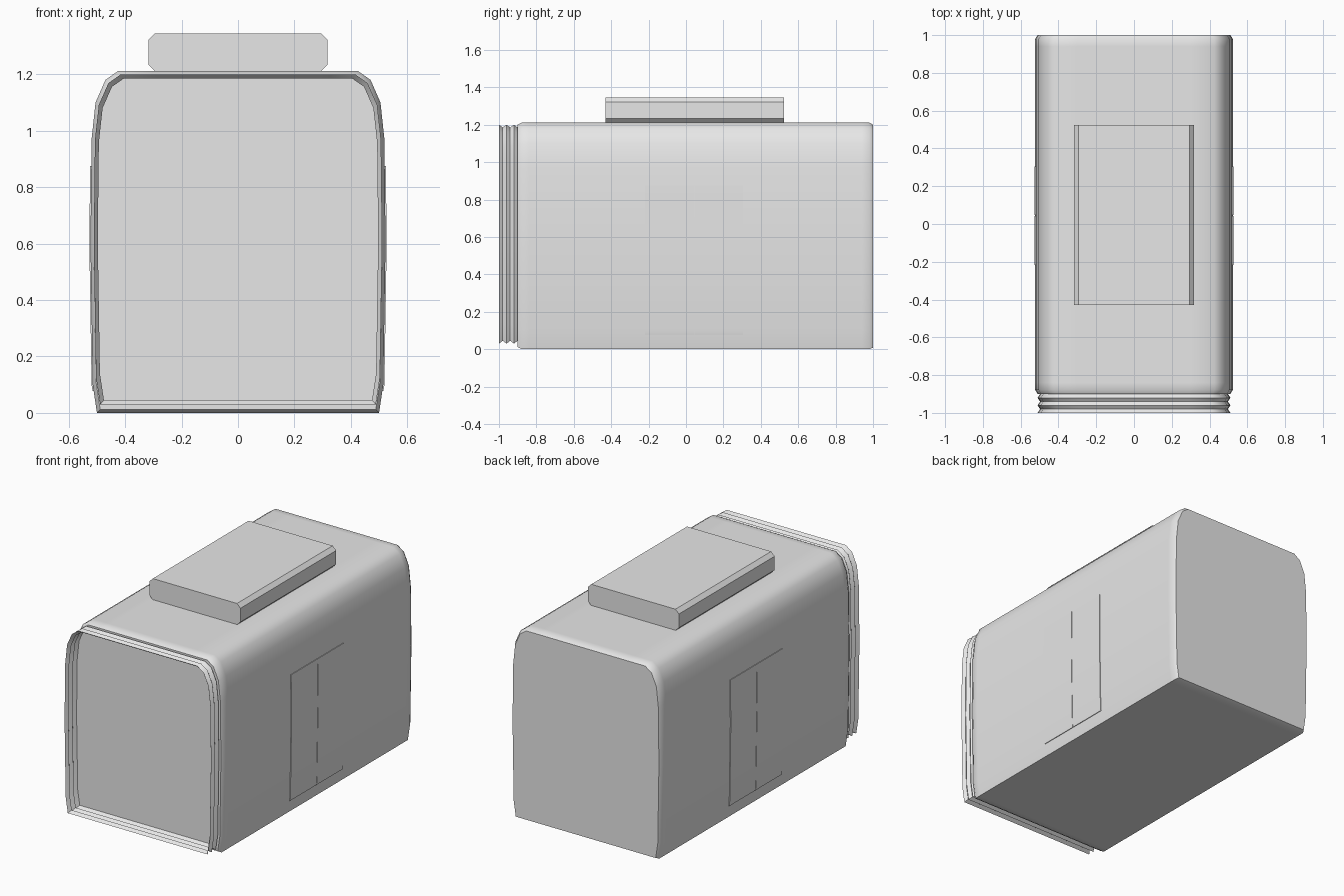
import bpy
import bmesh
from math import radians

cube = bpy.data.objects.get("Cube")
if cube:
    bpy.data.objects.remove(cube, do_unlink=True)

grey = bpy.data.materials.new("light_grey")
grey.use_nodes = True
grey.diffuse_color = (0.8, 0.8, 0.8, 1)
grey.node_tree.nodes["Principled BSDF"].inputs["Base Color"].default_value = (0.8, 0.8, 0.8, 1)

TOP = 1.212
# right half of the hull cross-section, sill to roof
HALF = [(0.5, 0), (0.515, 0.1), (0.523, 0.6), (0.519, 0.97),
        (0.505, 1.1), (0.47, 1.18), (0.425, TOP), (0.3, TOP)]


def hull_outline(inset=0.0, floor=0.0):
    """Closed hull cross-section, shrunk by an inset and lifted at the bottom."""
    fx = 1 - inset / 0.523
    fz = (TOP - inset - floor) / TOP
    half = [(x * fx, floor + z * fz) for x, z in HALF]
    return half + [(-x, z) for x, z in reversed(half)]


def loft(name, sections, caps=True):
    """Join equal outlines placed along y: sections are (y, outline)."""
    bm = bmesh.new()
    rings = [[bm.verts.new((x, y, z)) for x, z in outline] for y, outline in sections]
    n = len(rings[0])
    for a, b in zip(rings, rings[1:]):
        for i in range(n):
            j = (i + 1) % n
            bm.faces.new((a[i], a[j], b[j], b[i]))
    if caps:
        bm.faces.new(rings[0])
        bm.faces.new(rings[-1])
    bmesh.ops.recalc_face_normals(bm, faces=bm.faces)
    mesh = bpy.data.meshes.new(name)
    bm.to_mesh(mesh)
    bm.free()
    mesh.materials.append(grey)
    obj = bpy.data.objects.new(name, mesh)
    bpy.context.collection.objects.link(obj)
    bpy.ops.object.select_all(action='DESELECT')
    obj.select_set(True)
    bpy.context.view_layer.objects.active = obj
    bpy.ops.object.shade_smooth_by_angle(angle=radians(42))
    return obj


# Hull with chamfered ends
edge = 0.012
loft("hull", [(-0.9, hull_outline(edge, edge)), (-0.878, hull_outline()),
              (-0.84, hull_outline()), (0.94, hull_outline()),
              (0.98, hull_outline()), (1.0, hull_outline(edge, 0.008))])

# Hollow folded gangway at the front
folds = []
for i in range(6):
    ridge = i % 2 == 0
    folds.append((-1 + 0.02 * i,
                  hull_outline(0.012, 0.03) if ridge else hull_outline(0.026, 0.045)))
loft("gangway_bellows", folds, caps=False)

# Roof equipment box with chamfered long edges
w, c, low, high = 0.318, 0.024, 1.21, 1.345
side = [(w - c, low), (w, low + c), (w, high - c), (w - c, high)]
loft("roof_unit", [(y, side + [(-x, z) for x, z in reversed(side)])
                   for y in (-0.43, 0.525)])


def wall_x(z):
    """Half-width of the hull side wall at height z."""
    for (xa, za), (xb, zb) in zip(HALF, HALF[1:]):
        if za <= z <= zb:
            return xa + (xb - xa) * (z - za) / (zb - za)


# Two thin door leaves on each side, following the curved wall
heights = (0.077, 0.1, 0.6, 0.875)
for label, s in (("left", 1), ("right", -1)):
    outline = [(s * (wall_x(z) + 0.004), z) for z in heights]
    outline += [(s * (wall_x(z) - 0.003), z) for z in reversed(heights)]
    for leaf, y0, y1 in (("front", -0.218, 0.0435), ("rear", 0.0465, 0.305)):
        loft(f"{label}_{leaf}_door_leaf", [(y0, outline), (y1, outline)])
